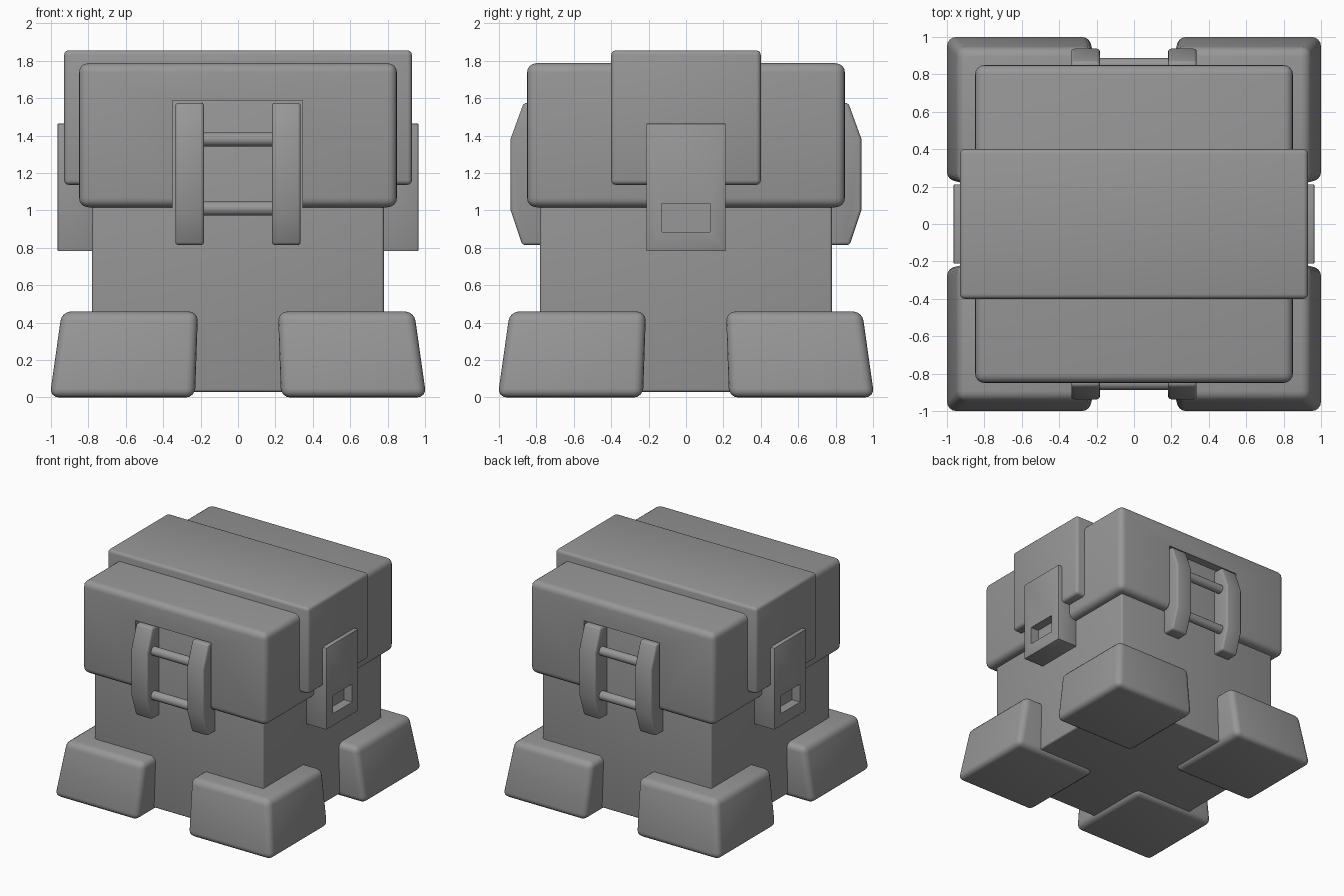
import bpy, bmesh
from math import radians, pi
from mathutils import Matrix

if "Cube" in bpy.data.objects:
    bpy.data.objects.remove(bpy.data.objects["Cube"])

grey = bpy.data.materials.new("dark_grey")
grey.diffuse_color = (.31, .31, .31, 1)
grey.use_nodes = True
grey.node_tree.nodes["Principled BSDF"].inputs["Base Color"].default_value = grey.diffuse_color


def finish(name, bm, bevel=0.0, segs=3, min_angle=30):
    bmesh.ops.recalc_face_normals(bm, faces=bm.faces[:])
    bm.normal_update()
    if bevel:
        edges = [e for e in bm.edges if e.calc_face_angle() > radians(min_angle)]
        bmesh.ops.bevel(bm, geom=edges, offset=bevel, segments=segs,
                        profile=0.5, affect='EDGES', clamp_overlap=True)
    me = bpy.data.meshes.new(name)
    bm.to_mesh(me)
    bm.free()
    me.materials.append(grey)
    ob = bpy.data.objects.new(name, me)
    bpy.context.collection.objects.link(ob)
    return ob


def box(name, lo, hi, bevel=0.0, segs=3):
    bm = bmesh.new()
    bmesh.ops.create_cube(bm, size=1)
    for v in bm.verts:
        v.co = [lo[i] if v.co[i] < 0 else hi[i] for i in range(3)]
    return finish(name, bm, bevel, segs)


def cut(ob, lo, hi):
    cutter = box("cutter", lo, hi)
    cutter.hide_render = True
    mod = ob.modifiers.new("cut", 'BOOLEAN')
    mod.operation, mod.solver, mod.object = 'DIFFERENCE', 'EXACT', cutter
    bpy.context.view_layer.objects.active = ob
    bpy.ops.object.modifier_apply(modifier=mod.name)
    bpy.data.objects.remove(cutter)


# Main body
box("body", (-.78, -.78, .03), (.78, .78, 1.65), .014, 3)

# Lid with a notch for the handle at front and back
lid = box("lid", (-.85, -.85, 1.017), (.85, .85, 1.787), .05, 4)
for lo, hi in ((-1, -.778), (.778, 1)):
    cut(lid, (-.35, lo, .9), (.345, hi, 1.588))

# Strap over the lid
box("strap", (-.93, -.4, 1.137), (.93, .4, 1.856), .025)

for s in (-1, 1):
    # Side latch with a rectangular recess
    x0, x1 = sorted((s * .74, s * .965))
    latch = box("latch", (x0, -.212, .782), (x1, .212, 1.465), .006, 2)
    x0, x1 = sorted((s * .89, s * 1.1))
    cut(latch, (x0, -.127, .886), (x1, .127, 1.036))

    # Handle uprights
    for t in (-1, 1):
        bm = bmesh.new()
        prof = [(.76, .815), (.875, .815), (.937, 1.0),
                (.937, 1.385), (.868, 1.575), (.76, 1.575)]
        f = bm.faces.new([bm.verts.new((t * .182, s * y, z)) for y, z in prof])
        ext = bmesh.ops.extrude_face_region(bm, geom=[f])
        moved = [g for g in ext["geom"] if isinstance(g, bmesh.types.BMVert)]
        bmesh.ops.translate(bm, verts=moved, vec=(t * .153, 0, 0))
        finish("handle_upright", bm, .016, 3)

    # Handle rungs
    for z in (1.01, 1.38):
        bm = bmesh.new()
        bmesh.ops.create_cone(bm, cap_ends=True, segments=20, radius1=.037,
                              radius2=.037, depth=.4,
                              matrix=Matrix.Translation((0, s * .85, z))
                              @ Matrix.Rotation(pi / 2, 4, 'Y'))
        finish("handle_rung", bm)

    # Tapered corner feet
    for t in (-1, 1):
        bm = bmesh.new()
        bmesh.ops.create_cube(bm, size=1)
        for v in bm.verts:
            top = v.co.z > 0
            inner, outer = (.214, .942) if top else (.23, 1.007)
            v.co = (s * (outer if v.co.x > 0 else inner),
                    t * (outer if v.co.y > 0 else inner), .46 if top else 0)
        finish("foot", bm, .05, 4)

# Smooth the rounded edges and keep the hard ones
for ob in bpy.context.collection.objects:
    ob.select_set(True)
    bpy.context.view_layer.objects.active = ob
bpy.ops.object.shade_smooth_by_angle(angle=radians(35))
